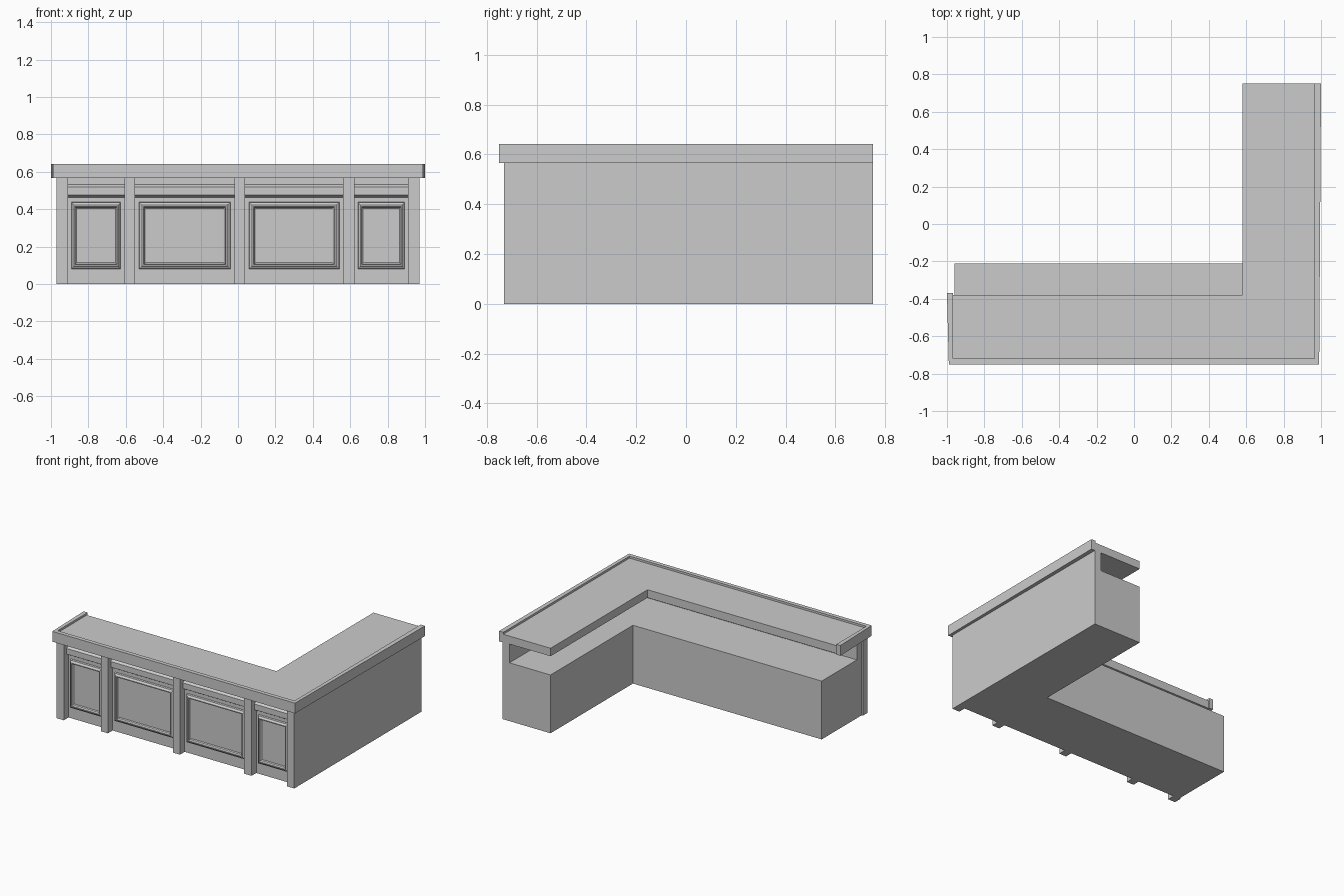
import bpy, bmesh

if "Cube" in bpy.data.objects:
    bpy.data.objects.remove(bpy.data.objects["Cube"])


def finish(name, bm):
    bmesh.ops.recalc_face_normals(bm, faces=bm.faces)
    me = bpy.data.meshes.new(name)
    bm.to_mesh(me)
    bm.free()
    ob = bpy.data.objects.new(name, me)
    bpy.context.collection.objects.link(ob)
    return ob


def prism(name, outline, z0, z1):
    """Extrude a plan outline from z0 to z1."""
    bm = bmesh.new()
    f = bm.faces.new([bm.verts.new((x, y, z0)) for x, y in outline])
    up = bmesh.ops.extrude_face_region(bm, geom=[f])["geom"]
    bmesh.ops.translate(bm, vec=(0, 0, z1 - z0),
                        verts=[v for v in up if isinstance(v, bmesh.types.BMVert)])
    return finish(name, bm)


def rail(name, x0, x1, profile):
    """Run a (y, z) profile along x."""
    bm = bmesh.new()
    a, b = [[bm.verts.new((x, y, z)) for y, z in profile] for x in (x0, x1)]
    n = len(profile)
    for i in range(n):
        j = (i + 1) % n
        bm.faces.new((a[i], a[j], b[j], b[i]))
    bm.faces.new(a)
    bm.faces.new(b)
    return finish(name, bm)


def panel(name, x0, x1, z0, z1, wx, wz, profile):
    """Picture-frame moulding: concentric rectangles of (inset, relief)."""
    bm = bmesh.new()
    loops = []
    for t, d in profile:
        y = FACE - d
        l, r, b, u = x0 + t * wx, x1 - t * wx, z0 + t * wz, z1 - t * wz
        loops.append([bm.verts.new(p) for p in
                      ((l, y, b), (r, y, b), (r, y, u), (l, y, u))])
    for p, q in zip(loops, loops[1:]):
        for i in range(4):
            j = (i + 1) % 4
            bm.faces.new((p[i], p[j], q[j], q[i]))
    bm.faces.new(loops[-1])
    bm.faces.new(loops[0][::-1])
    return finish(name, bm)


FACE = -0.675   # front of the body
BACK = 0.75
T = 0.055       # upper wall thickness

# lower desk, L-shaped
prism("desk_base", [(-0.96, FACE), (0.97, FACE), (0.97, BACK), (0.58, BACK),
                    (0.58, -0.21), (-0.96, -0.21)], 0, 0.43)

# upstand wall carrying the counter
prism("upstand_wall", [(-0.96, FACE), (0.97, FACE), (0.97, BACK), (0.97 - T, BACK),
                       (0.97 - T, FACE + T), (-0.96, FACE + T)], 0.43, 0.57)

# counter top
prism("counter_top", [(-0.967, -0.72), (0.965, -0.72), (0.965, BACK), (0.58, BACK),
                      (0.58, -0.38), (-0.967, -0.38)], 0.568, 0.627)

# raised rim around the counter
prism("counter_rim", [(-0.99, -0.75), (0.99, -0.75), (1.0, BACK), (0.965, BACK),
                      (0.965, -0.72), (-0.967, -0.72), (-0.967, -0.37), (-1.0, -0.37)],
      0.566, 0.642)

# front posts
posts = [(-0.97, -0.91), (-0.608, -0.55), (-0.02, 0.038), (0.562, 0.622), (0.91, 0.97)]
for i, (a, b) in enumerate(posts):
    prism(f"front_post_{i + 1}", [(a, -0.73), (b, -0.73), (b, FACE), (a, FACE)], 0, 0.57)

# frieze rails and framed panels between the posts
frieze = [(FACE, 0.532), (FACE - 0.022, 0.517), (FACE - 0.022, 0.475), (FACE, 0.462)]
frame = [(0, 0), (0.1, 0.012), (0.3, 0.014), (0.6, 0.022), (0.85, 0.022), (1, 0.008), (1.25, 0.003)]
for i in range(4):
    a, b = posts[i][1], posts[i + 1][0]
    rail(f"frieze_rail_{i + 1}", a, b, frieze)
    w = b - a
    panel(f"front_panel_{i + 1}", a + 0.02, b - 0.02, 0.08, 0.437,
          0.03 if w > 0.4 else 0.022, 0.027, frame)
